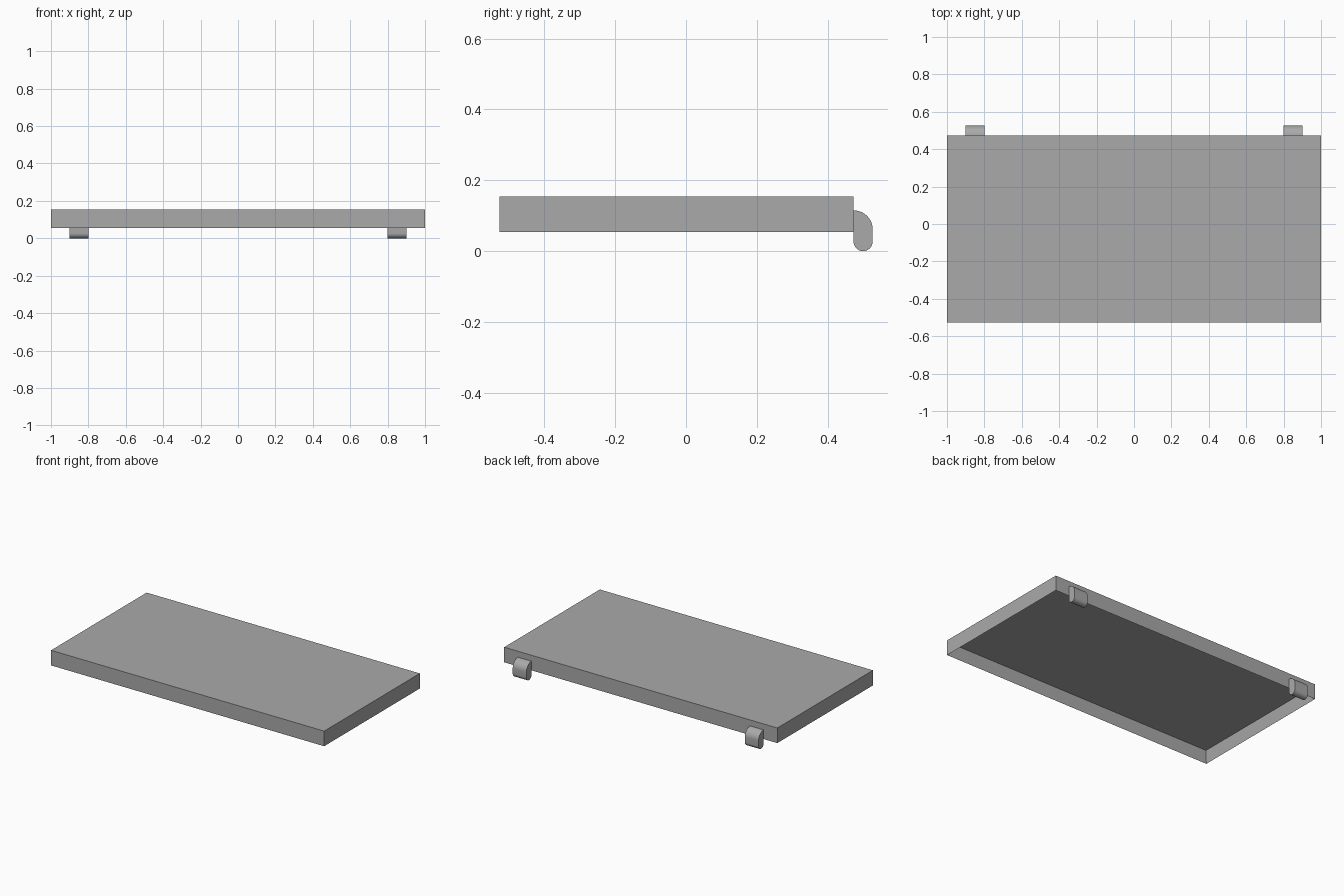
import bpy, bmesh, math

cube = bpy.data.objects.get("Cube")
if cube:
    bpy.data.objects.remove(cube, do_unlink=True)

BACK, FRONT = 0.473, -0.527      # panel extent in y
BOTTOM, TOP = 0.054, 0.154       # panel extent in z
WALL = 0.02

grey = bpy.data.materials.new("plain grey")
grey.use_nodes = True
grey.diffuse_color = (0.4, 0.4, 0.4, 1)
grey.node_tree.nodes["Principled BSDF"].inputs["Base Color"].default_value = (0.4, 0.4, 0.4, 1)


def finish(name, bm):
    bmesh.ops.recalc_face_normals(bm, faces=bm.faces)
    mesh = bpy.data.meshes.new(name)
    bm.to_mesh(mesh)
    bm.free()
    mesh.materials.append(grey)
    obj = bpy.data.objects.new(name, mesh)
    bpy.context.collection.objects.link(obj)
    return obj


# Shelf panel: a box hollowed out from below
bm = bmesh.new()
bmesh.ops.create_cube(bm, size=1)
for v in bm.verts:
    v.co.x *= 2
    v.co.y += (BACK + FRONT) / 2
    v.co.z = TOP if v.co.z > 0 else BOTTOM
underside = [f for f in bm.faces if f.normal.z < -0.5]
bmesh.ops.inset_region(bm, faces=underside, thickness=WALL)
for v in underside[0].verts:
    v.co.z = TOP - WALL
finish("shelf_panel", bm)


# Hook outline in y and z: rounded shoulder above, half-round toe below
def arc(y, z, radius, start, end, steps):
    angles = [math.radians(start + (end - start) * i / steps) for i in range(steps + 1)]
    return [(y + radius * math.cos(a), z + radius * math.sin(a)) for a in angles]


RADIUS = 0.027
outline = (arc(BACK, 0.061, 2 * RADIUS, 90, 0, 12)
           + arc(BACK + RADIUS, RADIUS, RADIUS, 0, -180, 16))

# One hook on each side of the back edge
for name, x in (("left_hook", 0.8), ("right_hook", -0.9)):
    bm = bmesh.new()
    side = bm.faces.new([bm.verts.new((x, y, z)) for y, z in outline])
    swept = bmesh.ops.extrude_face_region(bm, geom=[side])["geom"]
    bmesh.ops.translate(bm, vec=(0.1, 0, 0),
                        verts=[g for g in swept if isinstance(g, bmesh.types.BMVert)])
    hook = finish(name, bm)
    bpy.ops.object.select_all(action="DESELECT")
    hook.select_set(True)
    bpy.context.view_layer.objects.active = hook
    bpy.ops.object.shade_smooth_by_angle(angle=math.radians(40))
